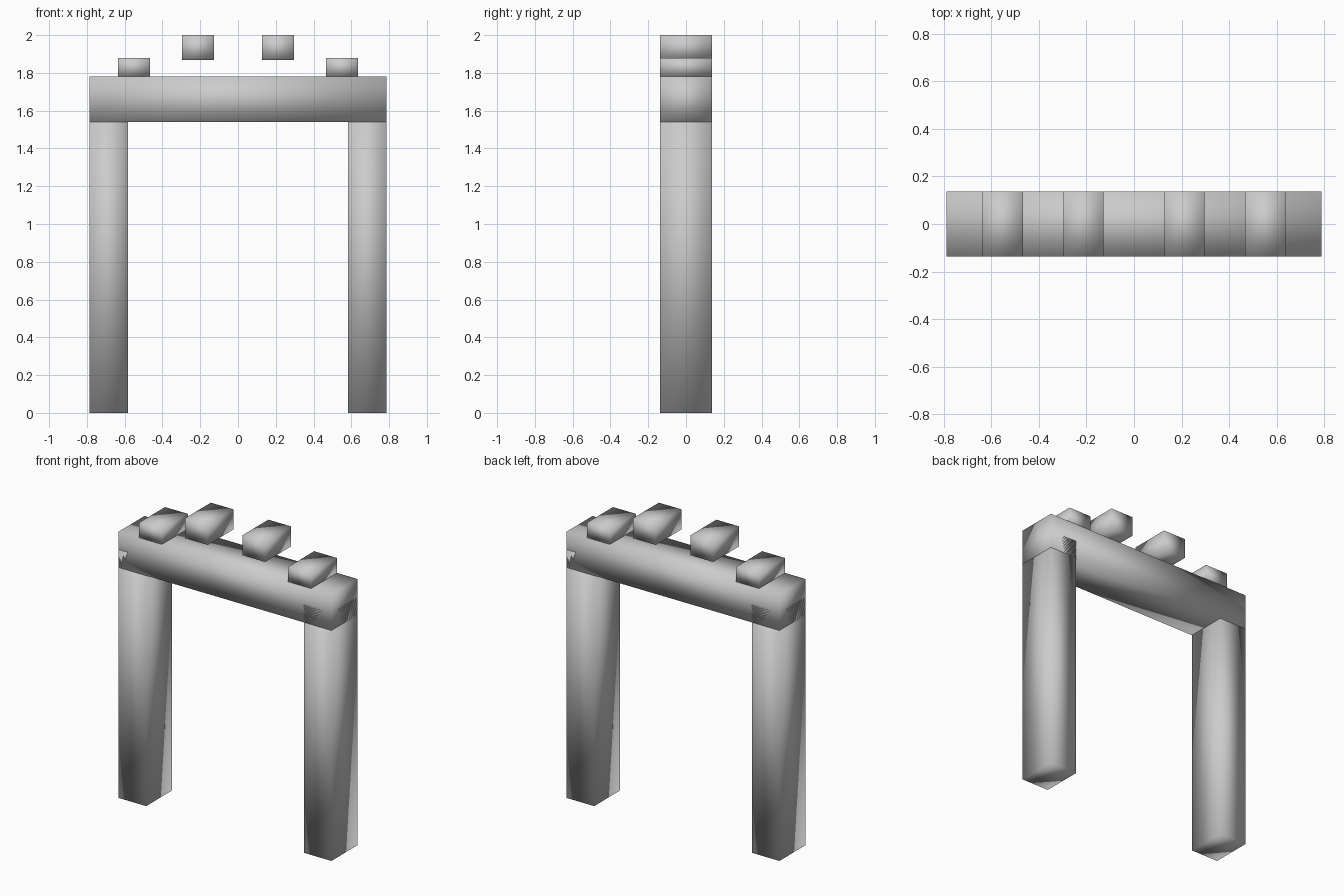
import bpy

if "Cube" in bpy.data.objects:
    bpy.data.objects.remove(bpy.data.objects["Cube"])


def box(name, x0, x1, z0, z1, depth=0.274):
    """Smooth-shaded box, centred on y = 0."""
    bpy.ops.mesh.primitive_cube_add(size=1, location=((x0 + x1) / 2, 0, (z0 + z1) / 2))
    ob = bpy.context.object
    ob.name = name
    ob.scale = (x1 - x0, depth, z1 - z0)
    bpy.ops.object.transform_apply(location=False, rotation=False, scale=True)
    bpy.ops.object.shade_smooth()
    return ob


# Crossbeam over the two posts
box("crossbeam", -0.787, 0.787, 1.54, 1.78)

# Mirrored parts: posts reaching into the beam, low outer blocks, raised inner blocks
parts = [
    ("post", 0.583, 0.787, 0.0, 1.66),
    ("outer_top_block", 0.467, 0.636, 1.78, 1.88),
    ("inner_floating_block", 0.128, 0.297, 1.867, 2.0),
]
for name, x0, x1, z0, z1 in parts:
    box(name + "_right", x0, x1, z0, z1)
    box(name + "_left", -x1, -x0, z0, z1)
